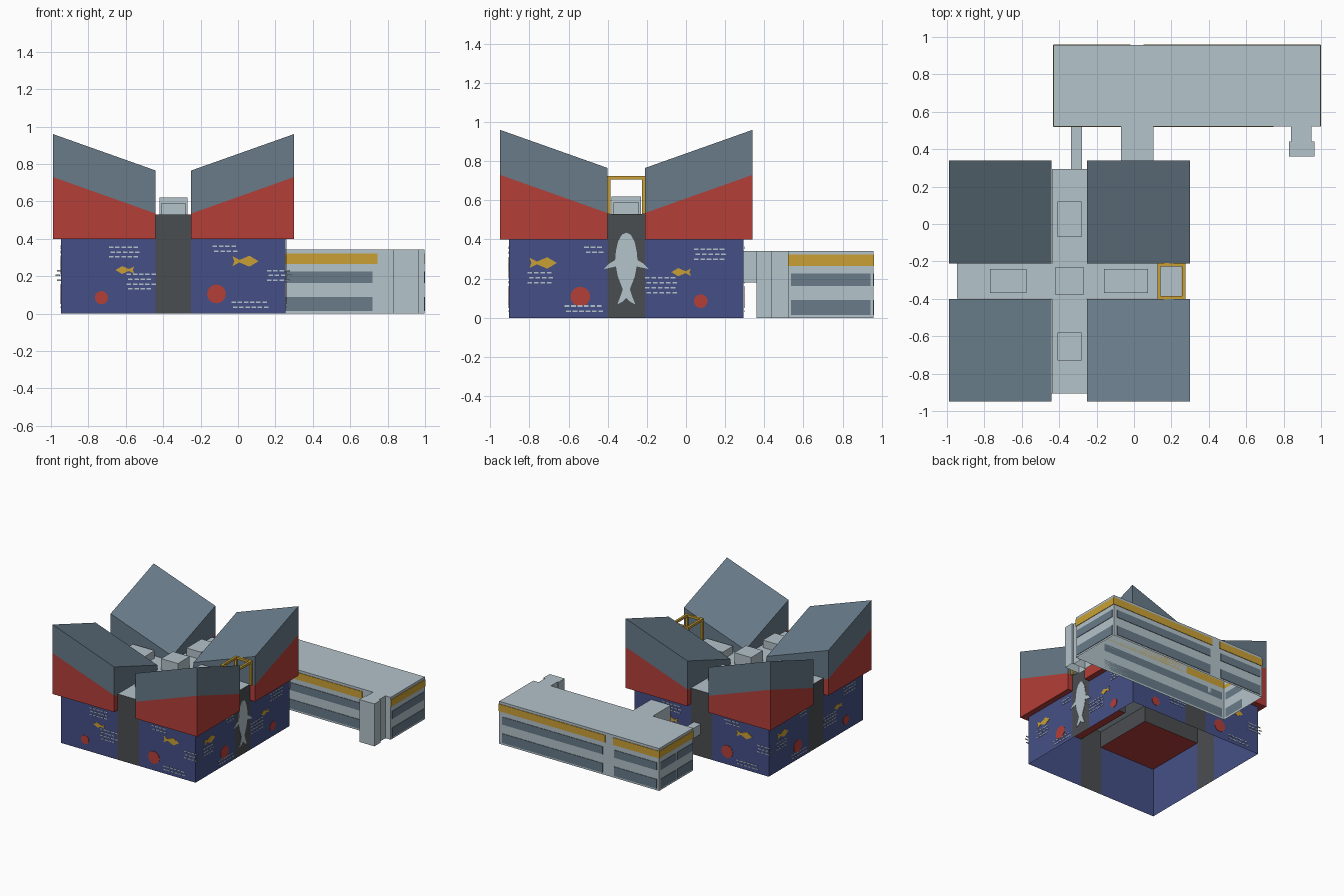
import bpy, bmesh
from math import pi, cos, sin
from mathutils import Matrix, Vector

if "Cube" in bpy.data.objects:
    bpy.data.objects.remove(bpy.data.objects["Cube"])


def material(name, hex_code):
    rgb = [int(hex_code[i:i + 2], 16) / 255 for i in (0, 2, 4)]
    col = [c / 12.92 if c < 0.04 else ((c + 0.055) / 1.055) ** 2.4 for c in rgb] + [1]
    m = bpy.data.materials.new(name)
    m.diffuse_color = col
    m.use_nodes = True
    node = m.node_tree.nodes["Principled BSDF"]
    node.inputs["Base Color"].default_value = col
    node.inputs["Roughness"].default_value = 0.8
    return m


BLUE = material("wall blue", "454F86")
RED = material("cladding red", "B43E38")
SLATE = material("slate grey", "687B89")
LIGHT = material("pale grey", "B4C3CA")
DARK = material("charcoal", "4A4D50")
GOLD = material("gold", "C9A035")


def finish(name, bm, mats, matrix=None):
    me = bpy.data.meshes.new(name)
    if matrix:
        bm.transform(matrix)
    bm.to_mesh(me)
    bm.free()
    for m in mats:
        me.materials.append(m)
    ob = bpy.data.objects.new(name, me)
    bpy.context.collection.objects.link(ob)
    return ob


def add_box(bm, x, y, z, open_bottom=False):
    size = [b - a for a, b in (x, y, z)]
    mid = [(a + b) / 2 for a, b in (x, y, z)]
    mat = Matrix.Translation(mid) @ Matrix.Diagonal(size + [1])
    verts = bmesh.ops.create_cube(bm, size=1, matrix=mat)["verts"]
    if open_bottom:
        low = [f for f in {f for v in verts for f in v.link_faces} if f.normal.z < -0.5]
        bmesh.ops.delete(bm, geom=low, context="FACES_ONLY")


def box(name, mat, x, y, z, open_bottom=False):
    bm = bmesh.new()
    add_box(bm, x, y, z, open_bottom)
    return finish(name, bm, [mat])


def face(bm, pts, index=0):
    f = bm.faces.new([bm.verts.new(p) for p in pts])
    f.material_index = index
    return f


def sheet(bm, u0, u1, y, z0, z1, index=0):
    face(bm, [(u0, y, z0), (u1, y, z0), (u1, y, z1), (u0, y, z1)], index)


def plate(bm, outline):
    """Thin plate standing on the wall of a side frame."""
    f = face(bm, [(u, -HALF - 0.001, z) for u, z in outline])
    new = bmesh.ops.extrude_face_region(bm, geom=[f])["geom"]
    for v in new:
        if isinstance(v, bmesh.types.BMVert):
            v.co.y -= 0.003


# Plan of the hall: four equal sides turned about its centre
HALF, GAP, OUT = 0.6, 0.095, 0.645
SIDES = ["front", "left", "back", "right"]
CENTRE = Matrix.Translation((-0.345, -0.305, 0))
FRAME = [CENTRE @ Matrix.Rotation(k * pi / 2, 4, "Z") for k in range(4)]

for side, frame in zip(SIDES, FRAME):
    # Blue walls, open underneath
    bm = bmesh.new()
    sheet(bm, -HALF, -GAP, -HALF, 0, 0.4)
    sheet(bm, GAP, HALF, -HALF, 0, 0.4)
    finish(side + "_wall", bm, [BLUE], frame)

    # Corridor arm: end panel, side walls and flat roof
    g = GAP - 0.001
    bm = bmesh.new()
    sheet(bm, -GAP, GAP, -HALF, 0, 0.53)
    for s in (-g, g):
        face(bm, [(s, -HALF, 0.4), (s, -g, 0.4), (s, -g, 0.53), (s, -HALF, 0.53)])
    face(bm, [(-g, -HALF, 0.53), (g, -HALF, 0.53), (g, -g, 0.53), (-g, -g, 0.53)], 1)
    finish(side + "_corridor", bm, [DARK, LIGHT], frame)

    # Tilted corner block, red below a sloping line and slate above
    bm = bmesh.new()
    add_box(bm, (GAP, OUT), (-OUT, -GAP), (0.4, 0.96))
    slope = 0.195 / (OUT - GAP)
    for v in bm.verts:
        if v.co.z > 0.9:
            v.co.z -= slope * ((OUT - v.co.x) + (v.co.y + OUT))
    normal = Vector((-slope, slope, 1)).normalized()
    line = Vector((OUT, -OUT, 0.73))
    bmesh.ops.bisect_plane(bm, geom=bm.verts[:] + bm.edges[:] + bm.faces[:],
                           plane_co=line, plane_no=normal)
    bm.normal_update()
    for f in bm.faces:
        above = (f.calc_center_median() - line).dot(normal) > 0
        f.material_index = 1 if above and f.normal.z > -0.5 else 0
    finish(side + "_corner_block", bm, [RED, SLATE], frame)

box("corridor_crossing_roof", LIGHT, (-0.44, -0.25), (-0.4, -0.21), (0.528, 0.53))

# Roof lights along the corridors
for name, x, y, top in [("centre", (-0.42, -0.27), (-0.38, -0.23), 0.62),
                        ("back", (-0.41, -0.28), (-0.07, 0.12), 0.59),
                        ("front", (-0.41, -0.28), (-0.73, -0.58), 0.59),
                        ("right", (-0.77, -0.575), (-0.37, -0.24), 0.59),
                        ("left", (-0.16, 0.075), (-0.37, -0.24), 0.59)]:
    box(name + "_roof_light", LIGHT, x, y, (0.53, top))

# Gold portal frame over the left entrance
bm = bmesh.new()
fx, fy, t = (0.125, 0.275), (-0.403, -0.208), 0.018
for x in (fx[0], fx[1] - t):
    add_box(bm, (x, x + t), fy, (0.707, 0.725))
    for y in (fy[0], fy[1] - t):
        add_box(bm, (x, x + t), (y, y + t), (0.53, 0.707))
for y in (fy[0], fy[1] - t):
    add_box(bm, (fx[0] + t, fx[1] - t), (y, y + t), (0.707, 0.725))
finish("portal_frame", bm, [GOLD])

# Wall pictures: dashes (start, end, top, rows), fish (centre, z, size), discs
FRONT = dict(dashes=[(-0.345, -0.165, 0.355, 3), (-0.25, -0.095, 0.21, 4),
                     (0.21, 0.345, 0.36, 2), (0.5, 0.645, 0.23, 3), (0.31, 0.52, 0.06, 2)],
             fish=[(0.385, 0.28, 0.07), (-0.26, 0.233, -0.05)],
             discs=[(0.23, 0.105, 0.05), (-0.385, 0.085, 0.035)])
LEFT = dict(dashes=[(-0.215, -0.1, 0.36, 2), (-0.505, -0.355, 0.23, 3),
                    (-0.315, -0.1, 0.06, 2), (0.345, 0.525, 0.35, 3), (0.095, 0.255, 0.205, 4)],
            fish=[(-0.425, 0.28, 0.07), (0.28, 0.233, -0.05)],
            discs=[(-0.235, 0.108, 0.05), (0.38, 0.085, 0.035)])
FISH = [(1, 0), (0.3, 0.42), (-0.45, 0.1), (-1, 0.38), (-0.85, 0), (-1, -0.38), (-0.45, -0.1), (0.3, -0.42)]

for k, side in enumerate(SIDES):
    art = (FRONT, LEFT)[k % 2]
    bm = bmesh.new()
    for start, end, top, rows in art["dashes"]:
        for r in range(rows):
            z, u = top - 0.026 * r, start + 0.008 * (r % 2)
            while u + 0.024 <= end + 0.005:
                plate(bm, [(u, z - 0.004), (u + 0.024, z - 0.004), (u + 0.024, z + 0.004), (u, z + 0.004)])
                u += 0.033
    finish(side + "_wave_dashes", bm, [LIGHT], FRAME[k])
    bm = bmesh.new()
    for u, z, s in art["fish"]:
        plate(bm, [(u + a * s, z + b * abs(s)) for a, b in FISH])
    bmesh.ops.recalc_face_normals(bm, faces=bm.faces[:])
    finish(side + "_fish", bm, [GOLD], FRAME[k])
    bm = bmesh.new()
    for u, z, r in art["discs"]:
        plate(bm, [(u + r * cos(i * pi / 12), z + r * sin(i * pi / 12)) for i in range(24)])
    finish(side + "_discs", bm, [RED], FRAME[k])

# Whale on the left corridor end, mirrored from half an outline
HALF_WHALE = [(0.022, 0.425), (0.042, 0.39), (0.053, 0.34), (0.057, 0.295), (0.09, 0.275),
              (0.117, 0.248), (0.085, 0.255), (0.053, 0.262), (0.043, 0.21), (0.018, 0.145),
              (0.03, 0.11), (0.046, 0.068), (0.02, 0.082)]
bm = bmesh.new()
plate(bm, [(0, 0.435)] + HALF_WHALE + [(0, 0.1)] + [(-u, z) for u, z in reversed(HALF_WHALE)])
bmesh.ops.recalc_face_normals(bm, faces=bm.faces[:])
finish("whale", bm, [LIGHT], FRAME[1])

# Annex behind the hall, with its stair tower and two links
X0, X1, Y0, Y1, TOP = -0.43, 0.997, 0.522, 0.957, 0.342
box("annex", LIGHT, (X0, X1), (Y0, Y1), (0, TOP), True)
box("stair_neck", LIGHT, (0.84, 0.95), (0.44, Y0), (0, TOP), True)
box("stair_tower", LIGHT, (0.83, 0.965), (0.36, 0.44), (0, TOP), True)
box("narrow_link", LIGHT, (-0.338, -0.277), (0.295, Y0), (0.18, 0.263))
box("wide_link", LIGHT, (-0.07, 0.105), (0.29, Y0), (0.18, TOP))

# Window bands and gold fascia as thin plates on the annex
windows, fascia = bmesh.new(), bmesh.new()
D = 0.004
for y, runs in [((Y0 - D, Y0), [(X0 + 0.02, 0.72, 0.745)]),
                ((Y1, Y1 + D), [(X0 + 0.02, -0.03, -0.02), (0.07, X1 - 0.03, X1)])]:
    for a, b, gold_end in runs:
        for z in ((0.015, 0.09), (0.163, 0.225)):
            add_box(windows, (a, b), y, z)
        add_box(fascia, (a - 0.02, gold_end), y, (0.264, 0.322))
for x, runs in [((X1, X1 + D), [(0.537, 0.942)]),
                ((X0 - D, X0), [(0.537, 0.73), (0.75, 0.942)])]:
    for run in runs:
        for z in ((0.015, 0.09), (0.163, 0.225)):
            add_box(windows, x, run, z)
    add_box(fascia, x, (Y0, Y1), (0.264, 0.322))
finish("annex_windows", windows, [SLATE])
finish("annex_fascia", fascia, [GOLD])
